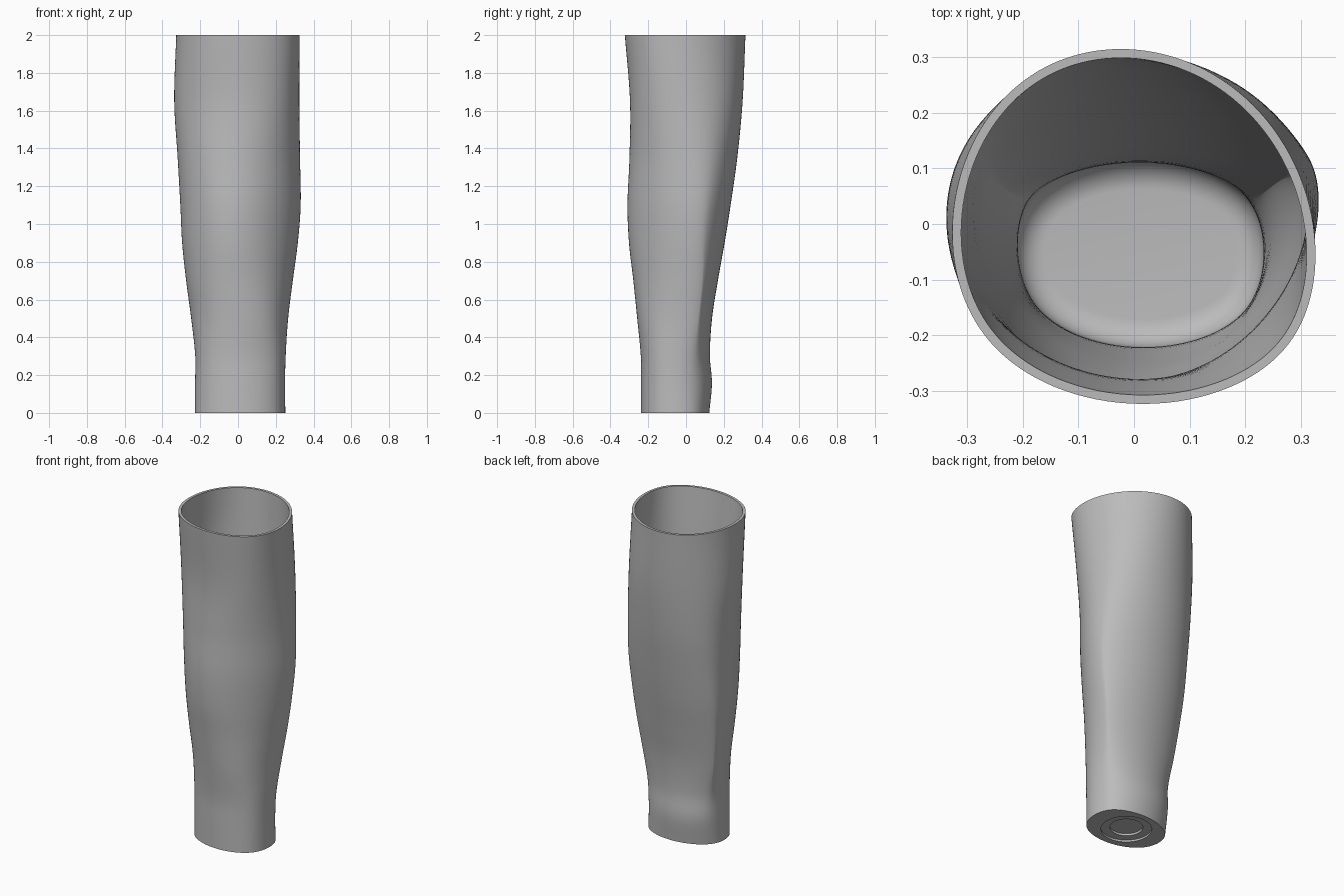
import bpy, bmesh, math
from mathutils import Vector

cube = bpy.data.objects.get("Cube")
if cube:
    bpy.data.objects.remove(cube)

SEGMENTS = 128
WALL = 0.016
FLOOR = 0.05
FILLET = 0.05
SOCKET_CENTRE = Vector((0.01, -0.055, 0))

# Height, then reach (thousandths) of the leg in eight directions, turning from +x towards +y
REACH = [
    (0.00, (247, 197, 120, 169, 225, 247, 235, 270)),
    (0.16, (246, 197, 134, 187, 224, 248, 235, 270)),
    (0.30, (248, 203, 121, 188, 222, 250, 236, 272)),
    (0.50, (260, 235, 129, 222, 243, 258, 257, 277)),
    (0.70, (286, 267, 160, 253, 270, 280, 279, 282)),
    (0.90, (315, 291, 197, 280, 292, 298, 304, 291)),
    (1.10, (331, 311, 230, 298, 302, 307, 312, 299)),
    (1.35, (327, 320, 267, 316, 317, 309, 300, 303)),
    (1.65, (322, 320, 298, 326, 337, 313, 295, 324)),
    (2.00, (325, 303, 315, 326, 325, 337, 320, 354)),
]
DAMPING = (1, 1, 1, 0.8, 0.6)


def slope(i, k):
    a, b = max(i - 1, 0), min(i + 1, len(REACH) - 1)
    return (REACH[b][1][k] - REACH[a][1][k]) / (REACH[b][0] - REACH[a][0])


def reach_at(z):
    """Smoothly interpolate the eight reaches at a height."""
    i = max(j for j in range(len(REACH) - 1) if REACH[j][0] <= z or j == 0)
    (z0, r0), (z1, r1) = REACH[i], REACH[i + 1]
    d = z1 - z0
    t = (z - z0) / d
    s = t * t * (3 - 2 * t)
    result = []
    for k in range(8):
        bend = d * (t * (1 - t) ** 2 * slope(i, k) - t * t * (1 - t) * slope(i + 1, k))
        result.append((r0[k] * (1 - s) + r1[k] * s + bend) / 1000)
    return result


def section(z, inset=0.0, level=None):
    """Closed outline whose extents match the reaches, moved inward by inset."""
    reach = reach_at(z)
    waves = []
    for n in range(5):
        weight = DAMPING[n] * (1 if n in (0, 4) else 2) / 8
        c = weight * sum(r * math.cos(n * k * math.pi / 4) for k, r in enumerate(reach))
        s = weight * sum(r * math.sin(n * k * math.pi / 4) for k, r in enumerate(reach))
        waves.append((n, c, s))
    points = []
    for i in range(SEGMENTS):
        a = math.tau * i / SEGMENTS
        h = sum(c * math.cos(n * a) + s * math.sin(n * a) for n, c, s in waves) - inset
        dh = sum(n * (s * math.cos(n * a) - c * math.sin(n * a)) for n, c, s in waves)
        points.append(Vector((h * math.cos(a) - dh * math.sin(a),
                              h * math.sin(a) + dh * math.cos(a),
                              z if level is None else level)))
    return points


def circle(radius, z):
    return [SOCKET_CENTRE + Vector((radius * math.cos(math.tau * i / SEGMENTS),
                                    radius * math.sin(math.tau * i / SEGMENTS), z))
            for i in range(SEGMENTS)]


# Underside: stepped round socket, from its middle outwards
rings = [circle(0.093, 0.025), circle(0.093, 0.012), circle(0.115, 0.012),
         circle(0.143, 0.012), circle(0.143, 0)]

# Outer skin going up
rings += [section(2 * i / 60) for i in range(61)]

# Inner skin going down, ending in a rounded floor
start = FLOOR + FILLET
rings += [section(2 - (2 - start) * i / 50, WALL) for i in range(51)]
for i in range(1, 9):
    a = math.pi / 2 * i / 8
    z = start - FILLET * math.sin(a)
    rings.append(section(z, WALL + FILLET * (1 - math.cos(a))))

# Loft all rings into one closed shell
bm = bmesh.new()
loops = [[bm.verts.new(p) for p in ring] for ring in rings]
for low, high in zip(loops, loops[1:]):
    for i in range(SEGMENTS):
        j = (i + 1) % SEGMENTS
        bm.faces.new((low[i], low[j], high[j], high[i]))
bm.faces.new(list(reversed(loops[0])))
bm.faces.new(loops[-1])
bmesh.ops.recalc_face_normals(bm, faces=bm.faces)
mesh = bpy.data.meshes.new("hollow_leg")
bm.to_mesh(mesh)
bm.free()

leg = bpy.data.objects.new("hollow_leg", mesh)
bpy.context.collection.objects.link(leg)

grey = bpy.data.materials.new("plain_grey")
grey.use_nodes = True
colour = (0.5, 0.5, 0.5, 1)
grey.diffuse_color = colour
grey.node_tree.nodes["Principled BSDF"].inputs["Base Color"].default_value = colour
mesh.materials.append(grey)

bpy.ops.object.select_all(action='DESELECT')
leg.select_set(True)
bpy.context.view_layer.objects.active = leg
bpy.ops.object.shade_smooth_by_angle(angle=math.radians(35))
